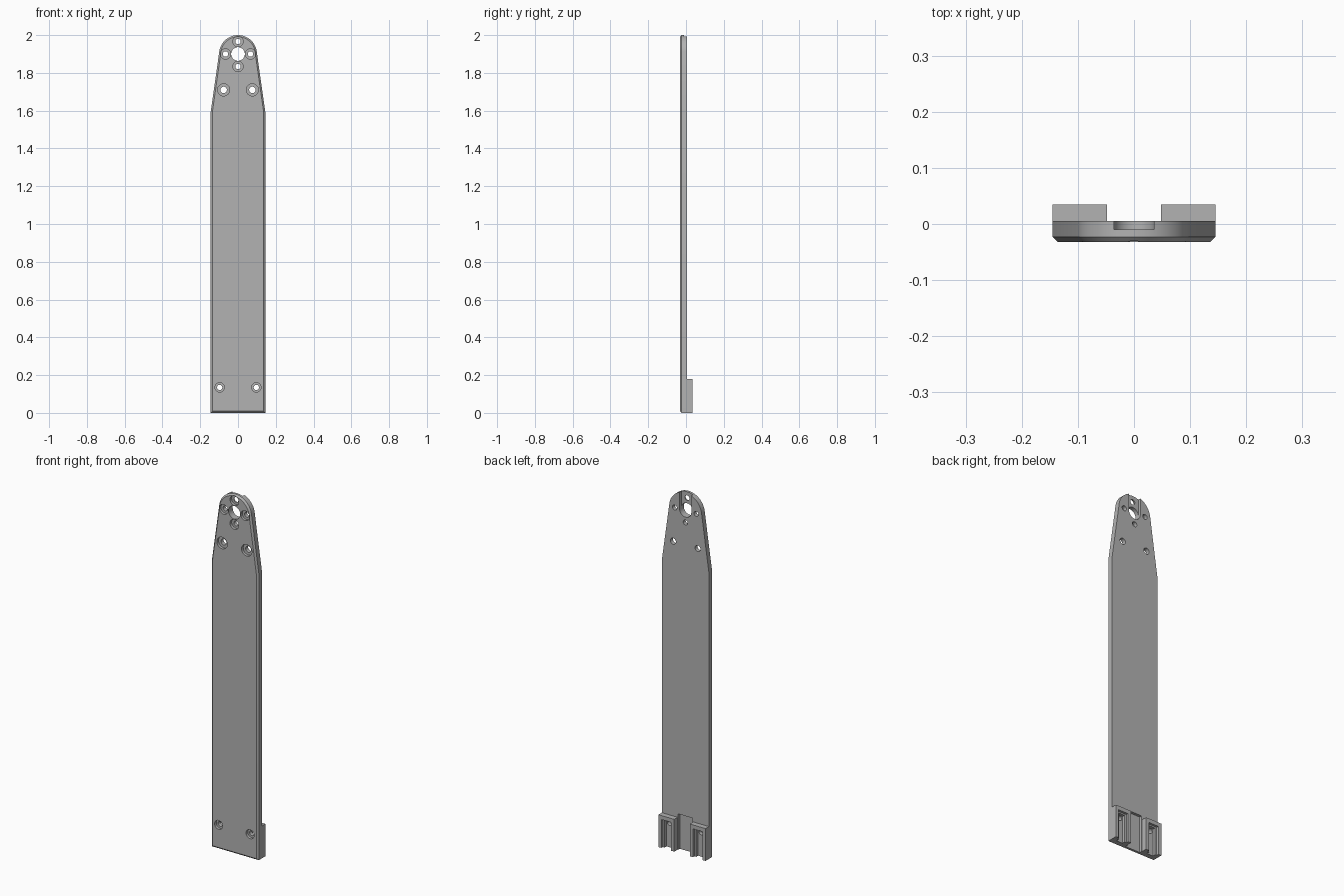
import bpy, bmesh, math

cube = bpy.data.objects.get("Cube")
if cube:
    bpy.data.objects.remove(cube)

grey = bpy.data.materials.new("plain grey")
grey.use_nodes = True
COL = (0.45, 0.45, 0.45, 1)
grey.diffuse_color = COL
grey.node_tree.nodes["Principled BSDF"].inputs["Base Color"].default_value = COL

FRONT, BACK, REAR = -0.032, 0.005, 0.035
HALF = 0.145


def finish(bm, name, helper=False):
    bmesh.ops.recalc_face_normals(bm, faces=bm.faces)
    mesh = bpy.data.meshes.new(name)
    bm.to_mesh(mesh)
    bm.free()
    mesh.materials.append(grey)
    obj = bpy.data.objects.new(name, mesh)
    bpy.context.collection.objects.link(obj)
    obj.hide_render = helper
    return obj


def prism(name, points, y0, y1, chamfer=0, helper=False):
    """Extrude an x-z outline from y0 to y1, optionally chamfering the y0 rim."""
    bm = bmesh.new()
    face = bm.faces.new([bm.verts.new((x, y0, z)) for x, z in points])
    ext = bmesh.ops.extrude_face_region(bm, geom=[face], use_keep_orig=True)
    for v in ext["geom"]:
        if isinstance(v, bmesh.types.BMVert):
            v.co.y = y1
    if chamfer:
        rim = [e for e in bm.edges if all(abs(v.co.y - y0) < 1e-5 for v in e.verts)]
        bmesh.ops.bevel(bm, geom=rim, offset=chamfer, segments=1, affect='EDGES')
    return finish(bm, name, helper)


def box(x0, x1, z0, z1):
    return [(x0, z0), (x1, z0), (x1, z1), (x0, z1)]


def disc(x, z, r, n=32):
    return [(x + r * math.cos(math.tau * i / n), z + r * math.sin(math.tau * i / n))
            for i in range(n)]


def cut(target, points, y0, y1):
    """Subtract a prism from the target."""
    cutter = prism("cutter", points, y0, y1, helper=True)
    mod = target.modifiers.new("cut", 'BOOLEAN')
    mod.object, mod.operation, mod.solver = cutter, 'DIFFERENCE', 'EXACT'
    bpy.context.view_layer.update()
    graph = bpy.context.evaluated_depsgraph_get()
    mesh = bpy.data.meshes.new_from_object(target.evaluated_get(graph))
    target.modifiers.clear()
    target.data = mesh
    bpy.data.objects.remove(cutter)


# Long plate with a tapered, rounded tip
arc = [math.radians(8 + 164 * i / 32) for i in range(33)]
outline = [(-HALF, 0), (HALF, 0), (HALF, 1.59)]
outline += [(0.1 * math.cos(a), 1.9 + 0.1 * math.sin(a)) for a in arc]
outline += [(-HALF, 1.59)]
plate = prism("long_plate", outline, FRONT, BACK, chamfer=0.009)

# Rear channels at the tip and the foot
cut(plate, box(-0.036, 0.036, 1.9, 2.1), -0.01, 0.1)
cut(plate, box(-0.045, 0.045, -0.1, 0.2), -0.01, 0.1)

# Large pivot hole and counterbored screw holes: x, z, hole radius, bore radius
cut(plate, disc(0, 1.9, 0.036, 48), -0.1, 0.1)
screws = [(0, 1.966, 0.014, 0.027), (0, 1.834, 0.014, 0.027)]
for s in (-1, 1):
    screws += [(s * 0.066, 1.9, 0.014, 0.027), (s * 0.076, 1.71, 0.017, 0.032),
               (s * 0.097, 0.135, 0.014, 0.025)]
for x, z, hole, bore in screws:
    cut(plate, disc(x, z, hole), -0.1, 0.1)
    cut(plate, disc(x, z, bore), -0.1, FRONT + 0.015)

# Rear foot blocks with a stepped slot open at the bottom
parts = [plate]
for s, side in ((1, "left"), (-1, "right")):
    block = prism(side + "_foot_block", box(s * 0.048, s * HALF, 0, 0.18), BACK, REAR)
    mid = s * 0.097
    cut(block, box(mid - 0.03, mid + 0.03, -0.1, 0.158), 0.022, 0.1)
    cut(block, box(mid - 0.019, mid + 0.019, -0.1, 0.15), -0.1, 0.1)
    parts.append(block)

# Smooth the round walls and keep the edges sharp
bpy.ops.object.select_all(action='DESELECT')
for obj in parts:
    obj.select_set(True)
bpy.context.view_layer.objects.active = plate
bpy.ops.object.shade_smooth_by_angle(angle=math.radians(30))
